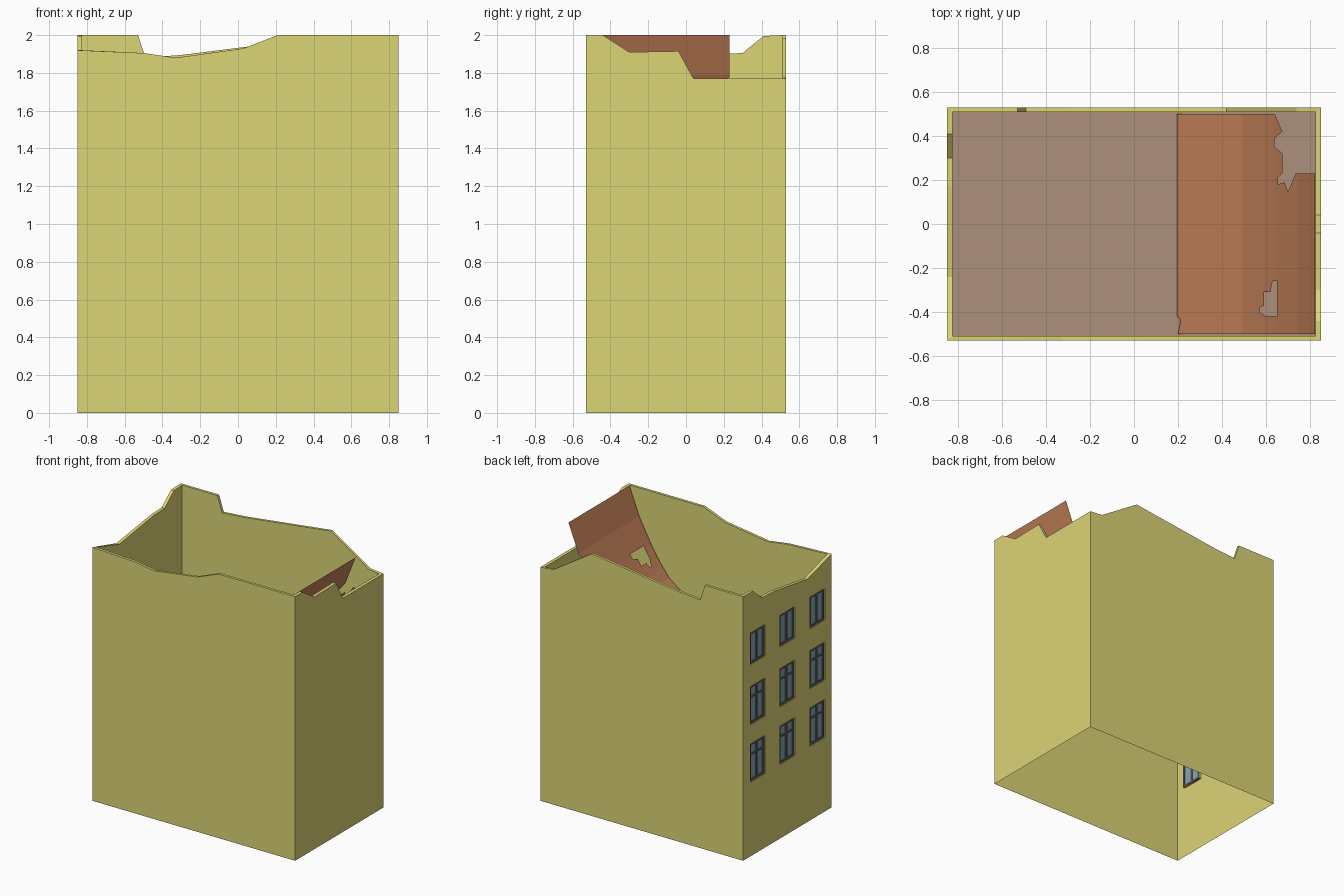
import bpy, bmesh
from mathutils import Vector

if "Cube" in bpy.data.objects:
    bpy.data.objects.remove(bpy.data.objects["Cube"])

HX, HY = 0.85, 0.53        # outer half sizes
IX, IY = 0.825, 0.51       # inner half sizes
FLOOR = 1.16               # top storey floor height


def material(name, rgb):
    m = bpy.data.materials.new(name)
    m.diffuse_color = (*rgb, 1)
    m.use_nodes = True
    m.node_tree.nodes["Principled BSDF"].inputs["Base Color"].default_value = m.diffuse_color
    return m


YELLOW = material("plaster", (0.72, 0.66, 0.18))
BROWN = material("floor_boards", (0.42, 0.28, 0.20))
RUST = material("roof_sheet", (0.55, 0.22, 0.10))
FRAME = material("window_frame", (0.13, 0.12, 0.12))
GLASS = material("window_glass", (0.24, 0.38, 0.45))


def finish(bm, name, mat, recalc=True):
    bmesh.ops.remove_doubles(bm, verts=bm.verts, dist=1e-5)
    if recalc:
        bmesh.ops.recalc_face_normals(bm, faces=bm.faces)
    me = bpy.data.meshes.new(name)
    bm.to_mesh(me)
    bm.free()
    me.materials.append(mat)
    ob = bpy.data.objects.new(name, me)
    bpy.context.collection.objects.link(ob)
    return ob


def fill(bm, loops, normal):
    """Fill an outline (first loop) with holes (other loops)."""
    edges = []
    for loop in loops:
        vs = [bm.verts.new(p) for p in loop]
        edges += [bm.edges.new((vs[i - 1], vs[i])) for i in range(len(vs))]
    bmesh.ops.triangle_fill(bm, edges=edges, use_beauty=True, normal=normal)


def rect(a0, a1, z0, z1):
    return [(a0, z0), (a1, z0), (a1, z1), (a0, z1)]


# Windows: three columns, three rows on the left wall
WIN = [(yc - 0.088, yc + 0.088, z0, z1)
       for yc in (-0.36, 0.0, 0.355)
       for z0, z1 in ((0.56, 0.85), (0.995, 1.285), (1.45, 1.69))]


# Broken walls: outer skin, rim, and inner skin down to the floor
def wall(name, along_x, side, profile, holes=()):
    half, inner = (HX, IX) if along_x else (HY, IY)
    d_out, d_in = (HY, IY) if along_x else (HX, IX)

    def place(t, z, d):
        return (t, side * d, z) if along_x else (side * d, t, z)

    normal = Vector(place(0, 0, 1))
    bm = bmesh.new()
    outline = [(-half, 0), (half, 0)] + profile[::-1]
    loops = [outline] + [rect(*h) for h in holes]
    fill(bm, [[place(t, z, d_out) for t, z in lp] for lp in loops], normal)
    top_o = [place(t, z, d_out) for t, z in profile]
    top_i = [place(max(-inner, min(inner, t)), z, d_in) for t, z in profile]
    for i in range(len(profile) - 1):
        bm.faces.new([bm.verts.new(p) for p in
                      (top_o[i], top_o[i + 1], top_i[i + 1], top_i[i])])
    base = [place(-inner, FLOOR, d_in), place(inner, FLOOR, d_in)]
    fill(bm, [base + top_i[::-1]], -normal)
    # window reveals
    for h in holes:
        r = rect(*h)
        for k in range(4):
            a, b = r[k - 1], r[k]
            bm.faces.new([bm.verts.new(p) for p in
                          (place(*a, d_out), place(*b, d_out),
                           place(*b, d_out - 0.018), place(*a, d_out - 0.018))])
    finish(bm, name, YELLOW)


wall("front_wall", True, -1, [(-HX, 1.92), (-0.5, 1.905), (-0.33, 1.88),
                              (0.03, 1.93), (0.21, 2.0), (HX, 2.0)])
wall("back_wall", True, 1, [(-HX, 2.0), (-0.53, 2.0), (-0.49, 1.88),
                            (-0.3, 1.895), (0.42, 1.985), (0.74, 1.78), (HX, 1.77)])
wall("right_wall", False, 1, [(-HY, 2.0), (-0.44, 2.0), (-0.3, 1.91),
                              (-0.04, 1.915), (0.04, 1.77), (HY, 1.77)])
wall("left_wall", False, -1, [(-HY, 1.92), (-0.24, 1.84), (0.17, 1.9),
                              (0.3, 1.905), (0.41, 1.995), (HY, 2.0)], WIN)

# Floor of the open top storey
bm = bmesh.new()
bm.faces.new([bm.verts.new((sx * IX, sy * IY, FLOOR))
              for sx, sy in ((-1, -1), (1, -1), (1, 1), (-1, 1))])
finish(bm, "upper_floor", BROWN, False)

# Collapsed roof sheet: torn outline, bent along its profile
CURVE = [(0.195, 1.17), (0.49, 1.39), (0.54, 1.452), (0.59, 1.522),
         (0.64, 1.602), (0.68, 1.675), (0.742, 1.79), (0.824, 2.0)]
TORN = [(0.2, -0.5), (0.824, -0.5), (0.824, 0.23), (0.735, 0.23), (0.7, 0.145),
        (0.685, 0.19), (0.655, 0.18), (0.655, 0.21), (0.675, 0.23), (0.675, 0.32),
        (0.64, 0.35), (0.64, 0.39), (0.675, 0.42), (0.64, 0.5), (0.195, 0.5),
        (0.195, -0.42), (0.21, -0.43), (0.21, -0.45)]
HOLE = [(0.63, -0.26), (0.65, -0.26), (0.65, -0.42), (0.6, -0.42), (0.57, -0.4),
        (0.57, -0.38), (0.592, -0.37), (0.592, -0.31), (0.62, -0.31)]


def roof_z(x):
    for (x0, z0), (x1, z1) in zip(CURVE, CURVE[1:]):
        if x <= x1 + 1e-6:
            return z0 + (z1 - z0) * (x - x0) / (x1 - x0)
    return CURVE[-1][1]


bm = bmesh.new()
fill(bm, [[(x, y, 0) for x, y in lp] for lp in (TORN, HOLE)], Vector((0, 0, 1)))
for x, _ in CURVE[1:-1]:
    bmesh.ops.bisect_plane(bm, geom=bm.verts[:] + bm.edges[:] + bm.faces[:],
                           plane_co=(x, 0, 0), plane_no=(1, 0, 0), dist=1e-5)
for v in bm.verts:
    v.co.z = roof_z(v.co.x)
finish(bm, "collapsed_roof", RUST)


# Window frames and glass
def box(bm, x0, x1, y0, y1, z0, z1):
    vs = bmesh.ops.create_cube(bm, size=1)["verts"]
    for v in vs:
        v.co = ((x0 + x1) / 2 + v.co.x * (x1 - x0), (y0 + y1) / 2 + v.co.y * (y1 - y0),
                (z0 + z1) / 2 + v.co.z * (z1 - z0))


frames, glass = bmesh.new(), bmesh.new()
B = 0.016
for y0, y1, z0, z1 in WIN:
    bars = [(y0, y0 + B, z0, z1), (y1 - B, y1, z0, z1),
            (y0 + B, y1 - B, z0, z0 + B), (y0 + B, y1 - B, z1 - B, z1)]
    ym = (y0 + y1) / 2
    bars.append((ym - B / 2, ym + B / 2, z0 + B, z1 - B))
    if z1 - z0 > 0.26:     # tall windows get a transom
        zt = z0 + (z1 - z0) * 0.7
        bars += [(y0 + B, ym - B / 2, zt - 0.006, zt + 0.006),
                 (ym + B / 2, y1 - B, zt - 0.006, zt + 0.006)]
    for b in bars:
        box(frames, -HX + 0.006, -HX + 0.018, *b)
    glass.faces.new([glass.verts.new((-HX + 0.013, y, z))
                     for y, z in reversed(rect(y0, y1, z0, z1))])
finish(frames, "window_frames", FRAME)
finish(glass, "window_glass", GLASS, False)
